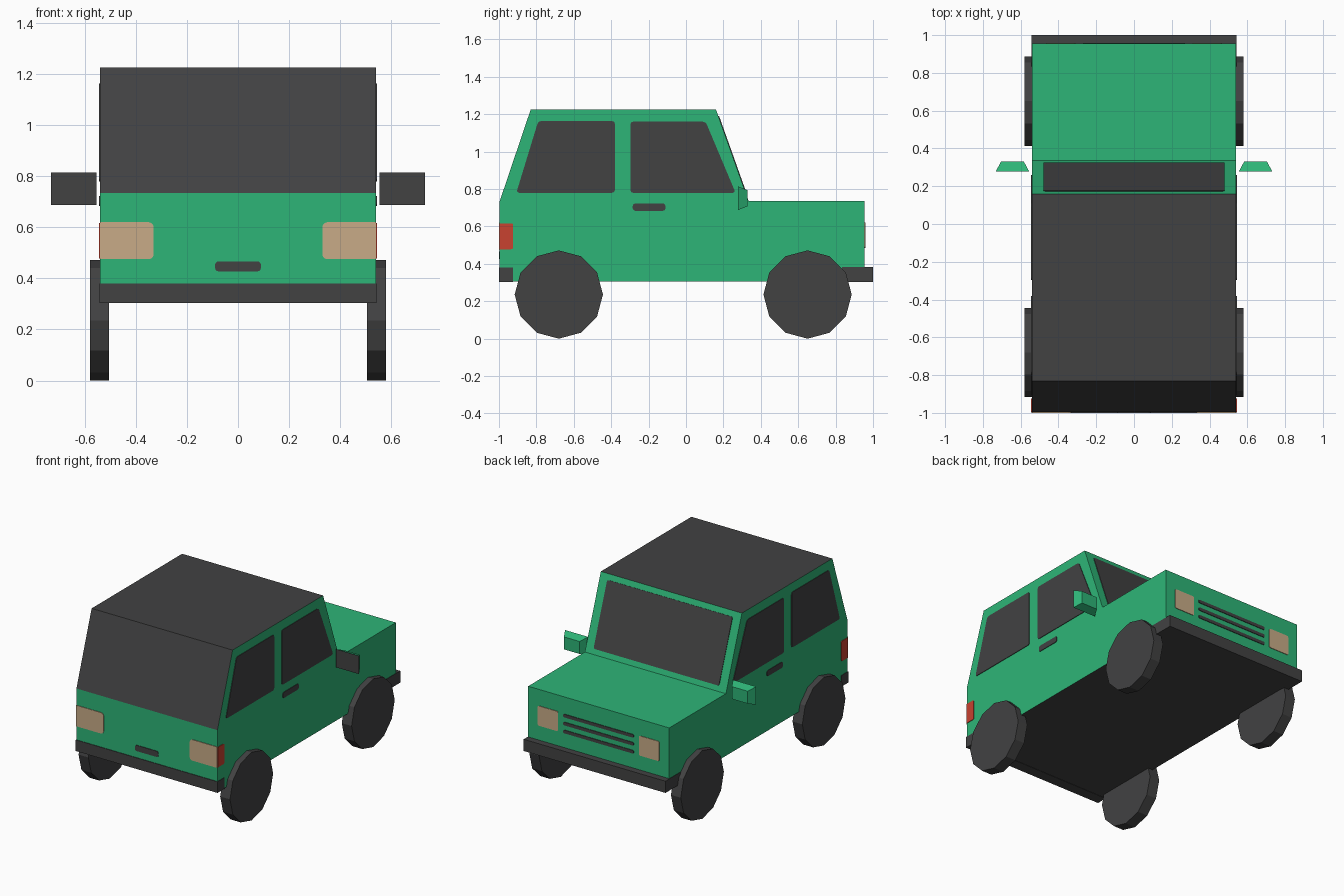
import bpy, bmesh, math
from mathutils import Vector, Matrix

if "Cube" in bpy.data.objects:
    bpy.data.objects.remove(bpy.data.objects["Cube"])

def material(name, rgb):
    m = bpy.data.materials.new(name)
    m.diffuse_color = (*rgb, 1)
    m.use_nodes = True
    m.node_tree.nodes["Principled BSDF"].inputs["Base Color"].default_value = m.diffuse_color
    return m

GREEN = material("green paint", (0.027, 0.46, 0.185))
DARK = material("dark grey", (0.054, 0.054, 0.055))
TAN = material("lamp tan", (0.58, 0.41, 0.245))
RED = material("lamp red", (0.58, 0.054, 0.03))
HALF = 0.54          # half body width
PLATE = 0.004        # thickness of painted details

def finish(name, bm, *mats):
    bmesh.ops.recalc_face_normals(bm, faces=bm.faces[:])
    me = bpy.data.meshes.new(name)
    bm.to_mesh(me)
    bm.free()
    for m in mats:
        me.materials.append(m)
    ob = bpy.data.objects.new(name, me)
    bpy.context.collection.objects.link(ob)
    return ob

def extrude(bm, face, vec):
    geo = bmesh.ops.extrude_face_region(bm, geom=[face])["geom"]
    bmesh.ops.translate(bm, vec=vec, verts=[g for g in geo if isinstance(g, bmesh.types.BMVert)])
    # keep the starting face as the closed back of the solid
    if not face.is_valid:
        return
    bm.normal_update()

def prism(name, pts, vec, mats, radius=0, corners=None):
    """Solid from a flat outline, with chosen corners rounded first."""
    bm = bmesh.new()
    vs = [bm.verts.new(p) for p in pts]
    bm.faces.new(vs)
    if radius:
        chosen = [vs[i] for i in (corners if corners is not None else range(len(vs)))]
        bmesh.ops.bevel(bm, geom=chosen, offset=radius, segments=3, profile=0.5, affect='VERTICES')
    bm.faces.ensure_lookup_table()
    extrude(bm, bm.faces[0], Vector(vec))
    return finish(name, bm, *mats)

def rect(u0, u1, v0, v1):
    return [(u0, v0), (u1, v0), (u1, v1), (u0, v1)]

def side_plate(name, outline, mat, radius=0.015, corners=None):
    for s, tag in ((1, "right"), (-1, "left")):
        prism(f"{name}_{tag}", [(s * HALF, y, z) for y, z in outline],
              (s * PLATE, 0, 0), [mat], radius, corners)

def end_plate(name, y, outline, mat, radius=0.015, corners=None):
    prism(name, [(x, y, z) for x, z in outline],
          (0, math.copysign(PLATE, y), 0), [mat], radius, corners)

def box(name, x, y0, y1, z0, z1, mat):
    prism(name, [(-x, y, z) for y, z in rect(y0, y1, z0, z1)], (2 * x, 0, 0), [mat])

# Body shell: side profile pulled across; roof, sloped tailgate and floor are dark
profile = [(-0.996, 0.305), (-0.996, 0.735), (-0.83, 1.226), (0.16, 1.226),
           (0.335, 0.735), (0.955, 0.735), (0.955, 0.305)]
body = prism("body", [(-HALF, y, z) for y, z in profile], (2 * HALF, 0, 0), [GREEN, DARK])
for f in body.data.polygons:
    n, c = f.normal, f.center
    roof = n.z > 0.9 and c.z > 1
    tailgate = n.y < -0.5 and n.z > 0.1
    if roof or tailgate or n.z < -0.9:
        f.material_index = 1

# Windscreen on the sloped face
lo, hi = Vector((0, 0.335, 0.735)), Vector((0, 0.16, 1.226))
normal = Vector((0, hi.z - lo.z, lo.y - hi.y)).normalized()
prism("windscreen", [lo.lerp(hi, t) + Vector((x, 0, 0)) for x, t in rect(-0.48, 0.48, 0.07, 0.925)],
      normal * PLATE, [DARK], 0.012)

# Side windows, door handles and red side lamps
side_plate("rear_side_window", [(-0.907, 0.78), (-0.38, 0.78), (-0.38, 1.163), (-0.79, 1.163)], DARK)
side_plate("front_side_window", [(-0.297, 0.78), (0.265, 0.78), (0.105, 1.16), (-0.297, 1.16)], DARK)
side_plate("door_handle", rect(-0.285, -0.11, 0.683, 0.723), DARK)
side_plate("red_side_lamp", rect(-0.996, -0.925, 0.478, 0.617), RED, 0.01, [1, 2])

# Tailgate end: tan lamps and handle
for s, tag in ((1, "right"), (-1, "left")):
    end_plate("rear_lamp_" + tag, -0.996, rect(s * 0.33, s * HALF, 0.475, 0.62), TAN, 0.02, [0, 3])
    end_plate("headlamp_" + tag, 0.955, rect(s * 0.31, s * 0.465, 0.485, 0.622), TAN, 0.01)
end_plate("tailgate_handle", -0.996, rect(-0.09, 0.09, 0.427, 0.467), DARK)

# Bonnet end: grille bars
for i in range(3):
    end_plate(f"grille_bar_{i + 1}", 0.955, rect(-0.27, 0.27, 0.485 + 0.055 * i, 0.507 + 0.055 * i), DARK, 0.008)

# Bumpers
box("front_bumper", HALF + 0.003, 0.835, 1.0, 0.303, 0.384, DARK)
box("rear_bumper", HALF + 0.003, -1.0, -0.925, 0.303, 0.38, DARK)

# Door mirrors: tapered blocks with a dark glass face
for s, tag in ((1, "right"), (-1, "left")):
    bm = bmesh.new()
    big = [bm.verts.new((s * x, 0.278, z)) for x, z in rect(0.555, 0.732, 0.688, 0.814)]
    small = [bm.verts.new((s * x, 0.33, z)) for x, z in rect(0.583, 0.704, 0.708, 0.794)]
    glass = bm.faces.new(big)
    glass.material_index = 1
    bm.faces.new(small)
    for i in range(4):
        j = (i + 1) % 4
        bm.faces.new((big[i], big[j], small[j], small[i]))
    finish("door_mirror_" + tag, bm, GREEN, DARK)

# Wheels: twelve-sided discs
for y, end in ((-0.68, "rear"), (0.65, "front")):
    for s, tag in ((1, "right"), (-1, "left")):
        ring = [(s * 0.505, y + 0.236 * math.sin(a), 0.236 + 0.236 * math.cos(a))
                for a in (i * math.tau / 12 for i in range(12))]
        prism(f"{end}_wheel_{tag}", ring, (s * 0.075, 0, 0), [DARK])
